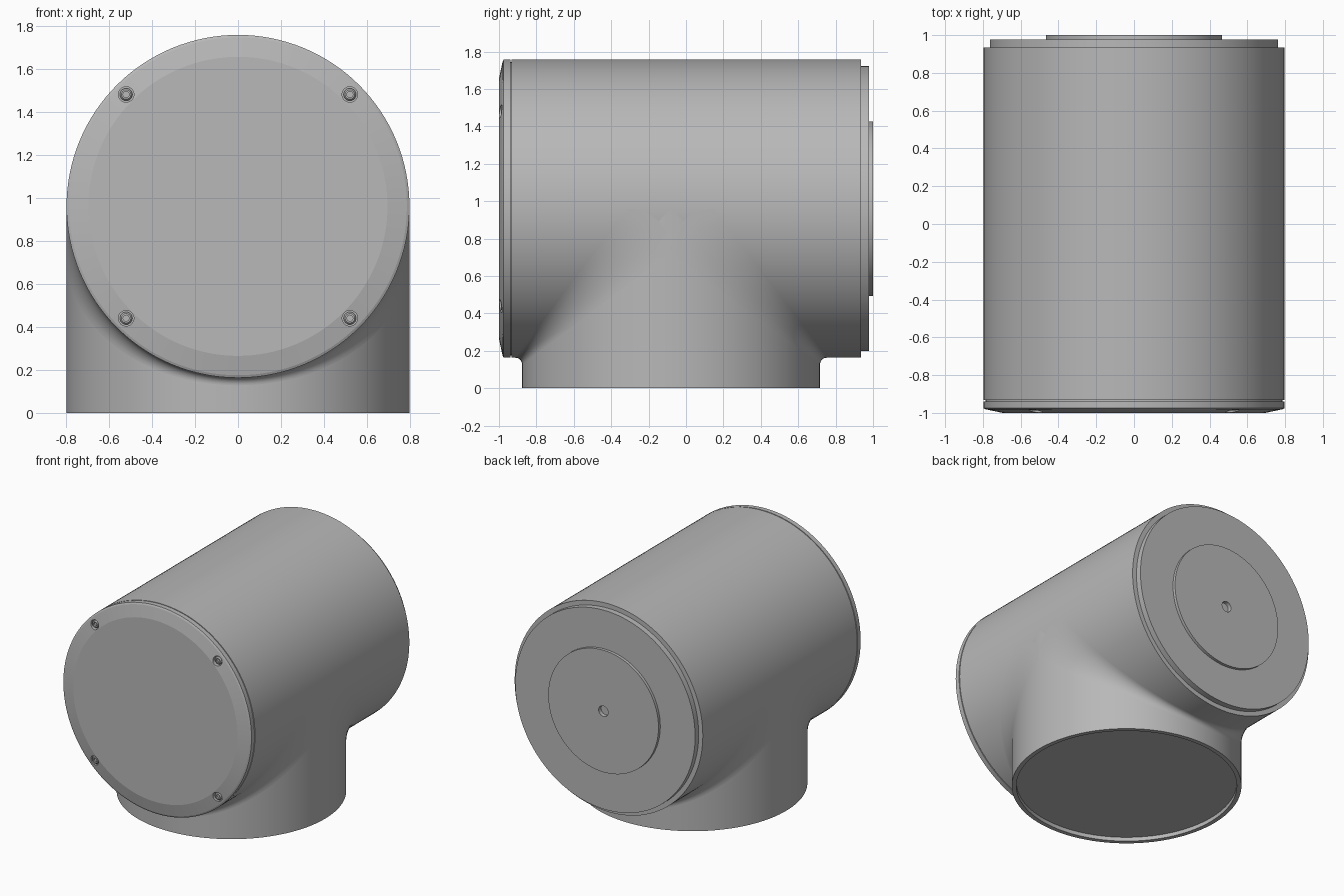
import bpy, bmesh, math
from mathutils import Vector

cube = bpy.data.objects.get("Cube")
if cube:
    bpy.data.objects.remove(cube, do_unlink=True)

R = 0.797          # radius of both tubes
AXIS_Z = 0.96      # height of the horizontal tube
STEM_Y = -0.08     # centre of the vertical tube
SEGS = 128

grey = bpy.data.materials.new("satin grey")
grey.use_nodes = True
colour = (0.48, 0.48, 0.48, 1)
grey.diffuse_color = colour
grey.node_tree.nodes["Principled BSDF"].inputs["Base Color"].default_value = colour


def finish(name, bm, angle=25):
    mesh = bpy.data.meshes.new(name)
    bm.to_mesh(mesh)
    bm.free()
    mesh.materials.append(grey)
    obj = bpy.data.objects.new(name, mesh)
    bpy.context.collection.objects.link(obj)
    smooth(obj, angle)
    return obj


def smooth(obj, angle):
    bpy.ops.object.select_all(action='DESELECT')
    obj.select_set(True)
    bpy.context.view_layer.objects.active = obj
    bpy.ops.object.shade_smooth_by_angle(angle=math.radians(angle))


def lathe(name, profile, centre, axis, segs=SEGS, angle=25):
    """Turn (radius, position) points about the y or z axis, capping both ends."""
    bm = bmesh.new()
    rings = []
    for r, p in profile:
        ring = []
        for i in range(segs):
            a = math.tau * i / segs
            u, v = r * math.cos(a), r * math.sin(a)
            co = Vector((u, p, v)) if axis == 'y' else Vector((u, v, p))
            ring.append(bm.verts.new(co + Vector(centre)))
        rings.append(ring)
    for a, b in zip(rings, rings[1:]):
        for i in range(segs):
            j = (i + 1) % segs
            bm.faces.new((a[i], a[j], b[j], b[i]))
    bm.faces.new(rings[0])
    bm.faces.new(rings[-1])
    bmesh.ops.recalc_face_normals(bm, faces=bm.faces)
    return finish(name, bm, angle)


hub = (0, 0, AXIS_Z)

# Horizontal main tube
lathe("main_tube", [(R, -0.932), (R, 0.935)], hub, 'y')

# Vertical stem with a recessed underside
lathe("stem", [(0.765, 0.03), (0.765, 0), (R, 0), (R, AXIS_Z)], (0, STEM_Y, 0), 'z')


# Blends between stem and tube, widening towards the sides
def blend(name, side):
    bm = bmesh.new()
    rows, steps = SEGS // 2, 10
    grid = []
    for i in range(rows + 1):
        t = math.pi * i / rows
        x, h = R * math.cos(t), R * math.sin(t)
        w = 0.23 - 0.195 * h / R
        row = []
        for j in range(steps + 1):
            a = math.pi / 2 * j / steps
            y = h + w - w * math.sin(a)
            z = -h - w + w * math.cos(a)
            row.append(bm.verts.new((x, STEM_Y + side * y, AXIS_Z + z)))
        grid.append(row)
    for a, b in zip(grid, grid[1:]):
        for j in range(steps):
            bm.faces.new((a[j], a[j + 1], b[j + 1], b[j]))
    bm.normal_update()
    if sum(f.normal.z for f in bm.faces) > 0:
        bmesh.ops.reverse_faces(bm, faces=bm.faces)
    return finish(name, bm, 60)


blend("front_blend", -1)
blend("back_blend", 1)

# Front cover with a shallow chamfer, set off by a fine groove
lathe("cover_groove", [(R - 0.012, -0.945), (R - 0.012, -0.92)], hub, 'y')
cover = lathe("front_cover",
              [(R, -0.939), (R, -0.975), (0.785, -0.981), (0.695, -1.0)],
              hub, 'y')

# Screw pockets in the cover, each holding a socket screw
for sx in (-1, 1):
    for sz in (-1, 1):
        spot = (sx * 0.52, 0, AXIS_Z + sz * 0.52)
        cutter = lathe("pocket_cutter", [(0.036, -1.1), (0.036, -0.968)], spot, 'y', 32)
        cutter.hide_render = True
        mod = cover.modifiers.new("pocket", 'BOOLEAN')
        mod.operation = 'DIFFERENCE'
        mod.solver = 'EXACT'
        mod.object = cutter
        bpy.context.view_layer.objects.active = cover
        bpy.ops.object.modifier_apply(modifier=mod.name)
        bpy.data.objects.remove(cutter, do_unlink=True)
        lathe("cover_screw",
              [(0.029, -0.965), (0.029, -0.98), (0.022, -0.988),
               (0.014, -0.988), (0.014, -0.975)], spot, 'y', 24)
smooth(cover, 7)

# Stepped back plates; the outer disc has a small centre hole
lathe("back_plate", [(0.762, 0.92), (0.762, 0.978), (0.04, 0.978), (0.04, 0.96)], hub, 'y')
lathe("back_disc", [(0.04, 0.965), (0.467, 0.965), (0.467, 1.0), (0.04, 1.0),
                    (0.04, 0.97)], hub, 'y')
